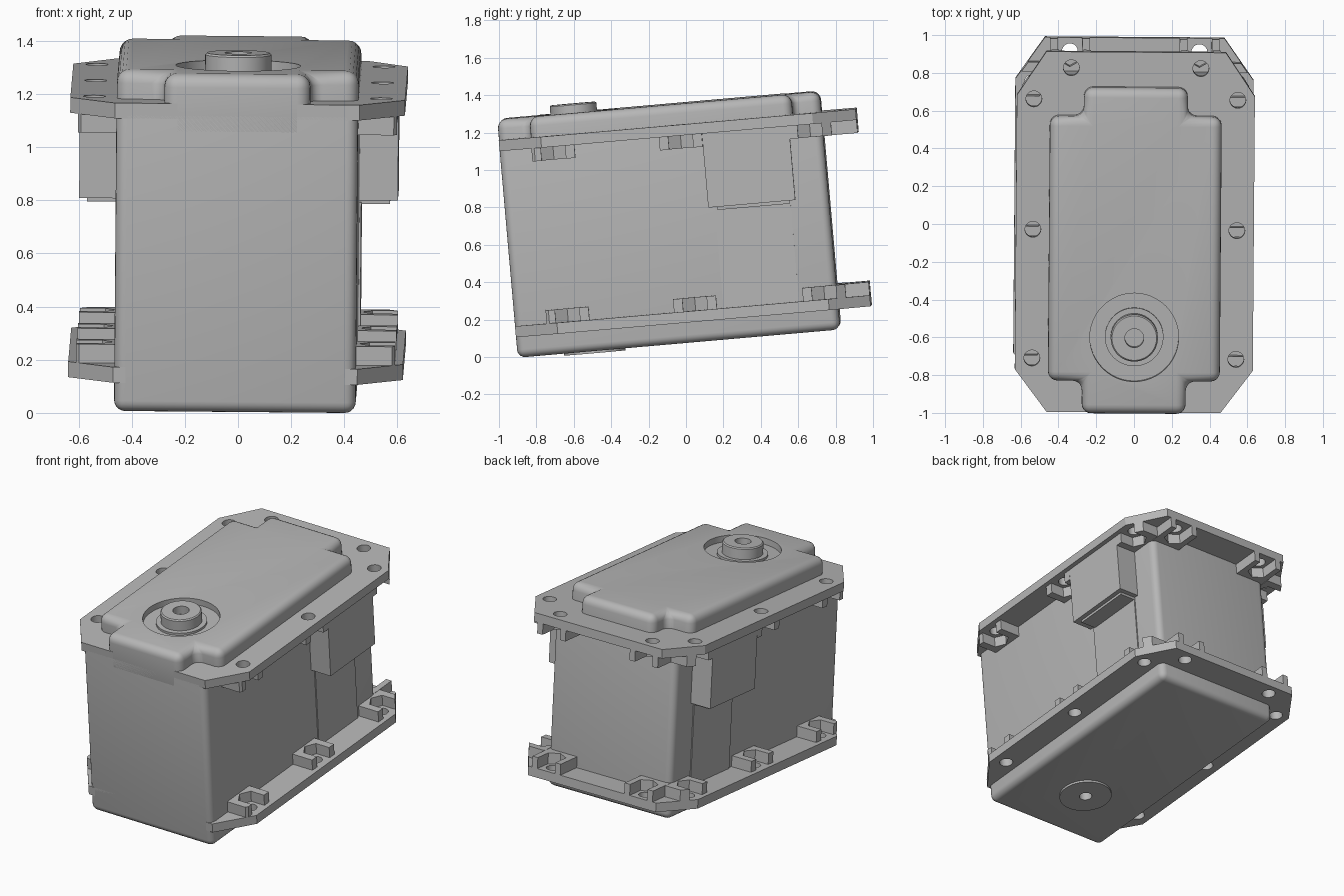
import bpy, bmesh, math
from mathutils import Matrix, Euler

old = bpy.data.objects.get("Cube")
if old:
    bpy.data.objects.remove(old, do_unlink=True)

# The whole case sits slightly tilted; parts are built upright, then posed
POSE = Matrix.Translation((-0.006, 0, 0)) @ Euler(
    [math.radians(a) for a in (5, 0.5, -0.4)]).to_matrix().to_4x4()

grey = bpy.data.materials.new("plain_grey")
grey.use_nodes = True
COLOUR = (0.47, 0.47, 0.47, 1)
grey.diffuse_color = COLOUR
grey.node_tree.nodes["Principled BSDF"].inputs["Base Color"].default_value = COLOUR


def finish(name, bm):
    bmesh.ops.recalc_face_normals(bm, faces=bm.faces)
    mesh = bpy.data.meshes.new(name)
    bm.to_mesh(mesh)
    bm.free()
    mesh.materials.append(grey)
    ob = bpy.data.objects.new(name, mesh)
    bpy.context.collection.objects.link(ob)
    ob.matrix_world = POSE
    return ob


def prisms(name, outlines, z0, z1):
    bm = bmesh.new()
    for pts in outlines:
        face = bm.faces.new([bm.verts.new((x, y, z0)) for x, y in pts])
        ext = bmesh.ops.extrude_face_region(bm, geom=[face], use_keep_orig=True)
        verts = [v for v in ext["geom"] if isinstance(v, bmesh.types.BMVert)]
        bmesh.ops.translate(bm, verts=verts, vec=(0, 0, z1 - z0))
    return finish(name, bm)


def rect(x0, x1, y0, y1):
    return [(x0, y0), (x1, y0), (x1, y1), (x0, y1)]


def circle(x, y, r, n=32):
    return [(x + r * math.cos(i * math.tau / n), y + r * math.sin(i * math.tau / n))
            for i in range(n)]


def lathe(name, profile, y):
    bm = bmesh.new()
    verts = [bm.verts.new((r, y, z)) for r, z in profile]
    edges = [bm.edges.new(p) for p in zip(verts, verts[1:])]
    bmesh.ops.spin(bm, geom=verts + edges, cent=(0, y, 0), axis=(0, 0, 1),
                   angle=math.tau, steps=48)
    bmesh.ops.remove_doubles(bm, verts=bm.verts, dist=1e-4)
    return finish(name, bm)


def select(ob):
    bpy.ops.object.select_all(action='DESELECT')
    ob.select_set(True)
    bpy.context.view_layer.objects.active = ob


def bevel(ob, width, segments=5):
    mod = ob.modifiers.new("bevel", 'BEVEL')
    mod.width, mod.segments = width, segments
    select(ob)
    bpy.ops.object.modifier_apply(modifier=mod.name)


def cut(ob, cutter, operation='DIFFERENCE'):
    cutter.hide_render = True
    mod = ob.modifiers.new("cut", 'BOOLEAN')
    mod.operation, mod.object, mod.solver = operation, cutter, 'EXACT'
    select(ob)
    bpy.ops.object.modifier_apply(modifier=mod.name)


def drop(*cutters):
    for c in cutters:
        bpy.data.objects.remove(c, do_unlink=True)


def mirrored(half):
    return half + [(-x, y) for x, y in reversed(half)]


W, FRONT, BACK = 0.455, -0.893, 0.838
SHAFT_Y = -0.484

# Main housing with a small bore under the shaft
body = prisms("main_housing", [rect(-W, W, FRONT, BACK)], 0.078, 1.24)
bevel(body, 0.042)
bore = prisms("bore_cutter", [circle(0, SHAFT_Y, 0.04)], 0, 0.2)
cut(body, bore)
drop(bore)

# Raised lid with four notched corners and a round recess
lid_half = [(0.275, FRONT), (0.275, -0.72), (W, -0.72),
            (W, 0.686), (0.275, 0.686), (0.275, BACK)]
lid = prisms("raised_lid", [mirrored(lid_half)], 1.09, 1.355)
bevel(lid, 0.05)
recess = prisms("recess_cutter", [circle(0, SHAFT_Y, 0.235, 48)], 1.315, 1.5)
cut(lid, recess)
drop(recess)

# Output shaft with its collar, and the disc underneath
lathe("output_shaft", [(0, 1.35), (0.05, 1.35), (0.05, 1.403), (0.118, 1.403),
                       (0.125, 1.396), (0.125, 1.33), (0.155, 1.33), (0.155, 1.3)], SHAFT_Y)
lathe("bottom_disc", [(0.04, 0.09), (0.04, 0.064), (0.165, 0.064), (0.165, 0.09)], SHAFT_Y)

# Mounting flanges: hole position and the outward direction of each nut pocket
MOUNTS = [(s * 0.54, y, s, 0) for s in (-1, 1) for y in (-0.607, 0.077, 0.77)]
MOUNTS += [(s * 0.343, 0.937, 0, 1) for s in (-1, 1)]
POCKET = [(-0.075, 0), (-0.0375, 0.065), (0.2, 0.065), (0.2, -0.065), (-0.0375, -0.065)]


def flange(name, z0, z1, b0, b1, back):
    half = [(0.46, FRONT), (0.63, -0.667), (0.63, 0.79), (0.475, back)]
    outline = mirrored(half)
    plate = prisms(name + "_flange", [outline], z0, z1)
    holes = prisms("hole_cutter", [circle(x, y, 0.042) for x, y, _, _ in MOUNTS],
                   z0 - 0.1, z1 + 0.1)
    cut(plate, holes)
    # Nut brackets, trimmed to the flange outline
    pockets = prisms("pocket_cutter",
                     [[(x + d * dx - l * dy, y + d * dy + l * dx) for d, l in POCKET]
                      for x, y, dx, dy in MOUNTS], b0 - 0.1, b1 + 0.1)
    trim = prisms("trim_cutter", [outline], b0 - 0.1, b1 + 0.1)
    for i, (x, y, dx, dy) in enumerate(MOUNTS):
        if dx:
            foot = rect(*sorted((dx * 0.45, dx * 0.6)), y - 0.115, y + 0.115)
        else:
            foot = rect(x - 0.105, x + 0.105, 0.82, 1.1)
        bracket = prisms(f"{name}_nut_bracket_{i + 1}", [foot], b0, b1)
        cut(bracket, pockets)
        cut(bracket, trim, 'INTERSECT')
    drop(holes, pockets, trim)


flange("top", 1.187, 1.245, 1.117, 1.189, 1.022)
flange("bottom", 0.188, 0.247, 0.245, 0.318, 1.011)

# Side blocks under the top flange, with a lip and a thin panel below each
for side, s in (("right", -1), ("left", 1)):
    def slab(name, depth, y0, y1, z0, z1):
        return prisms(f"{side}_{name}", [rect(*sorted((s * 0.44, s * depth)), y0, y1)], z0, z1)
    slab("side_block", 0.6, 0.193, 0.66, 0.79, 1.19)
    slab("block_lip", 0.57, 0.24, 0.63, 0.773, 0.8)
    slab("side_panel", 0.462, 0.226, 0.632, 0.246, 0.78)

# Smooth rounded parts, keeping hard edges crisp
for ob in bpy.context.scene.objects:
    if ob.type == 'MESH' and grey.name in ob.data.materials:
        select(ob)
        bpy.ops.object.shade_smooth_by_angle(angle=math.radians(30))
